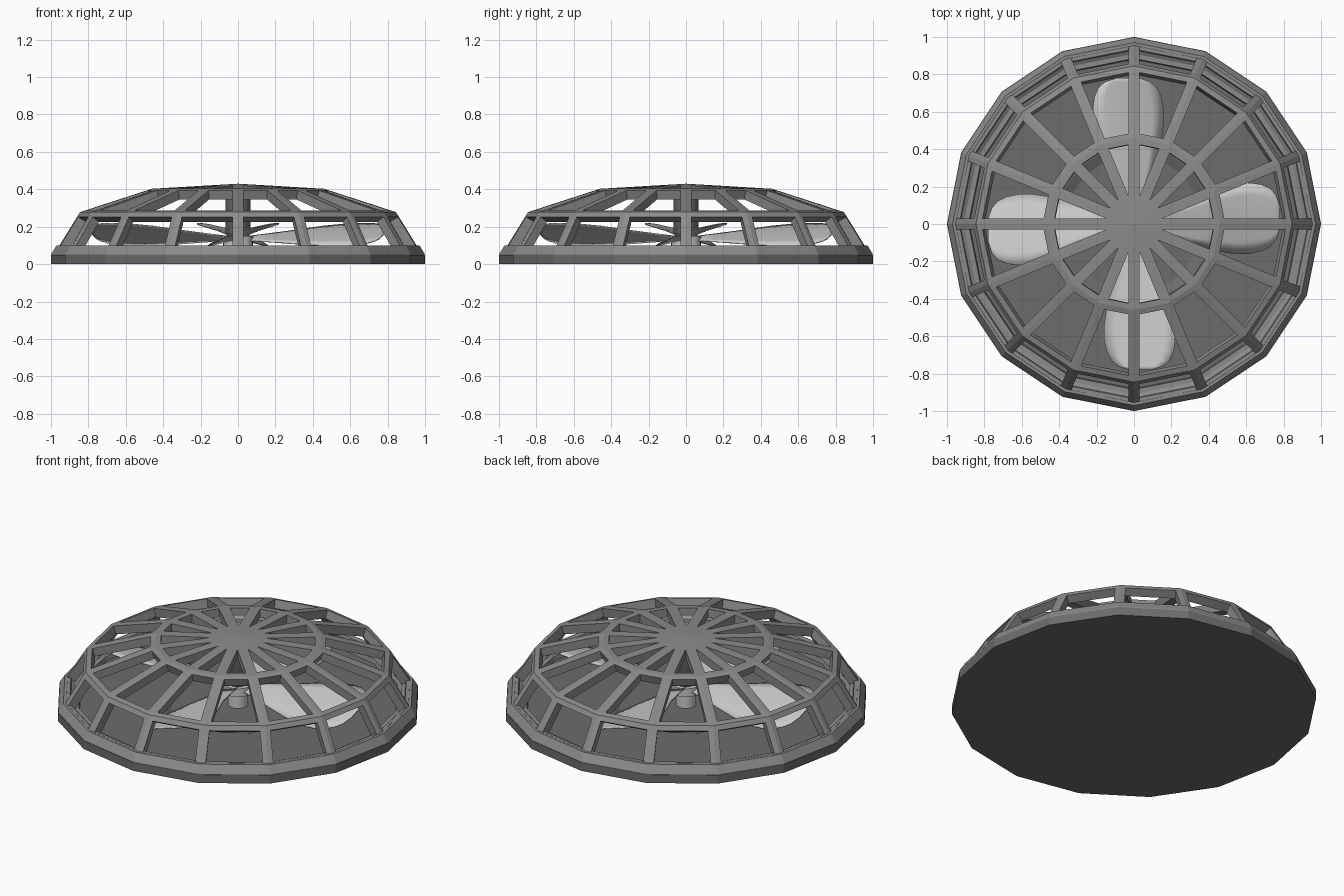
import bpy, bmesh, math
from mathutils import Matrix

if "Cube" in bpy.data.objects:
    bpy.data.objects.remove(bpy.data.objects["Cube"])

N = 16

def material(name, v):
    m = bpy.data.materials.new(name)
    m.diffuse_color = (v, v, v, 1)
    m.use_nodes = True
    m.node_tree.nodes["Principled BSDF"].inputs["Base Color"].default_value = m.diffuse_color
    return m

dark = material("dark_grey", 0.15)
mid = material("mid_grey", 0.26)

def make_object(name, bm, mat=None):
    bmesh.ops.recalc_face_normals(bm, faces=bm.faces)
    me = bpy.data.meshes.new(name)
    bm.to_mesh(me)
    bm.free()
    if mat:
        me.materials.append(mat)
    ob = bpy.data.objects.new(name, me)
    bpy.context.collection.objects.link(ob)
    return ob

def lathe(bm, profile, n=N):
    """Revolve (radius, z) points; radius 0 gives a pole."""
    rings = []
    for r, z in profile:
        if r == 0:
            rings.append([bm.verts.new((0, 0, z))] * n)
        else:
            rings.append([bm.verts.new((r * math.cos(2 * math.pi * i / n),
                                        r * math.sin(2 * math.pi * i / n), z)) for i in range(n)])
    for a, b in zip(rings, rings[1:]):
        for i in range(n):
            j = (i + 1) % n
            bm.faces.new(list(dict.fromkeys([a[i], a[j], b[j], b[i]])))

# Base plate with a shallow recess under the fan
bm = bmesh.new()
lathe(bm, [(0, 0), (1, 0), (1, 0.05), (0.90, 0.05), (0.88, 0.04), (0.42, 0.04), (0.37, 0.02), (0, 0.02)])
make_object("base_plate", bm, dark)

# Stepped rim that carries the cage
bm = bmesh.new()
lathe(bm, [(0.88, 0.045), (0.998, 0.045), (0.998, 0.055), (0.97, 0.10), (0.935, 0.10),
           (0.925, 0.07), (0.885, 0.07), (0.88, 0.045)])
bmesh.ops.remove_doubles(bm, verts=bm.verts, dist=1e-5)
make_object("base_rim", bm, mid)

# Domed cage: inset every panel, remove the middles, thicken the bars
bm = bmesh.new()
lathe(bm, [(0.97, 0.075), (0.845, 0.278), (0.46, 0.403), (0, 0.43)])
bmesh.ops.recalc_face_normals(bm, faces=bm.faces)
panels = list(bm.faces)
bmesh.ops.inset_individual(bm, faces=panels, thickness=0.03, use_even_offset=True)
bmesh.ops.delete(bm, geom=panels, context='FACES')
cage = make_object("cage", bm, mid)
sol = cage.modifiers.new("thickness", 'SOLIDIFY')
sol.thickness = 0.05
sol.offset = -1
sol.use_even_offset = True

# Motor shaft hanging from the cage, with the hub below
bm = bmesh.new()
lathe(bm, [(0, 0.41), (0.068, 0.41), (0.068, 0.17), (0.055, 0.15), (0, 0.15)], 24)
make_object("motor_shaft", bm, dark)
bm = bmesh.new()
lathe(bm, [(0, 0.15), (0.08, 0.15), (0.08, 0.10), (0.055, 0.09), (0.055, 0.01), (0, 0.01)], 24)
make_object("fan_hub", bm)

# Four pitched blades: (radius, low edge, high edge) across the span
span = [(0.04, -0.03, 0.03), (0.15, -0.06, 0.06), (0.30, -0.105, 0.11), (0.45, -0.145, 0.18),
        (0.55, -0.16, 0.213), (0.62, -0.158, 0.22), (0.68, -0.145, 0.212), (0.73, -0.12, 0.19),
        (0.76, -0.085, 0.155), (0.78, -0.03, 0.095)]
STEPS = 6
for k in range(4):
    bm = bmesh.new()
    rows = []
    for r, lo, hi in span:
        row = []
        for s in range(STEPS + 1):
            y = lo + (hi - lo) * s / STEPS
            z = 0.135 + 0.035 * r / 0.78 + y * 0.33 - 0.4 * y * y
            row.append(bm.verts.new((r, y, z)))
        rows.append(row)
    for a, b in zip(rows, rows[1:]):
        for s in range(STEPS):
            bm.faces.new((a[s], b[s], b[s + 1], a[s + 1]))
    bmesh.ops.rotate(bm, verts=bm.verts, cent=(0, 0, 0), matrix=Matrix.Rotation(k * math.pi / 2, 3, 'Z'))
    blade = make_object("fan_blade_%d" % (k + 1), bm)
    m = blade.modifiers.new("thickness", 'SOLIDIFY')
    m.thickness = 0.006
    m.offset = 0

# Smooth the round parts and blades while keeping their rims sharp
for ob in bpy.data.objects:
    smooth = ob.name.startswith(("fan_", "motor_"))
    ob.select_set(smooth)
    if smooth:
        bpy.context.view_layer.objects.active = ob
bpy.ops.object.shade_smooth_by_angle(angle=math.radians(40))
